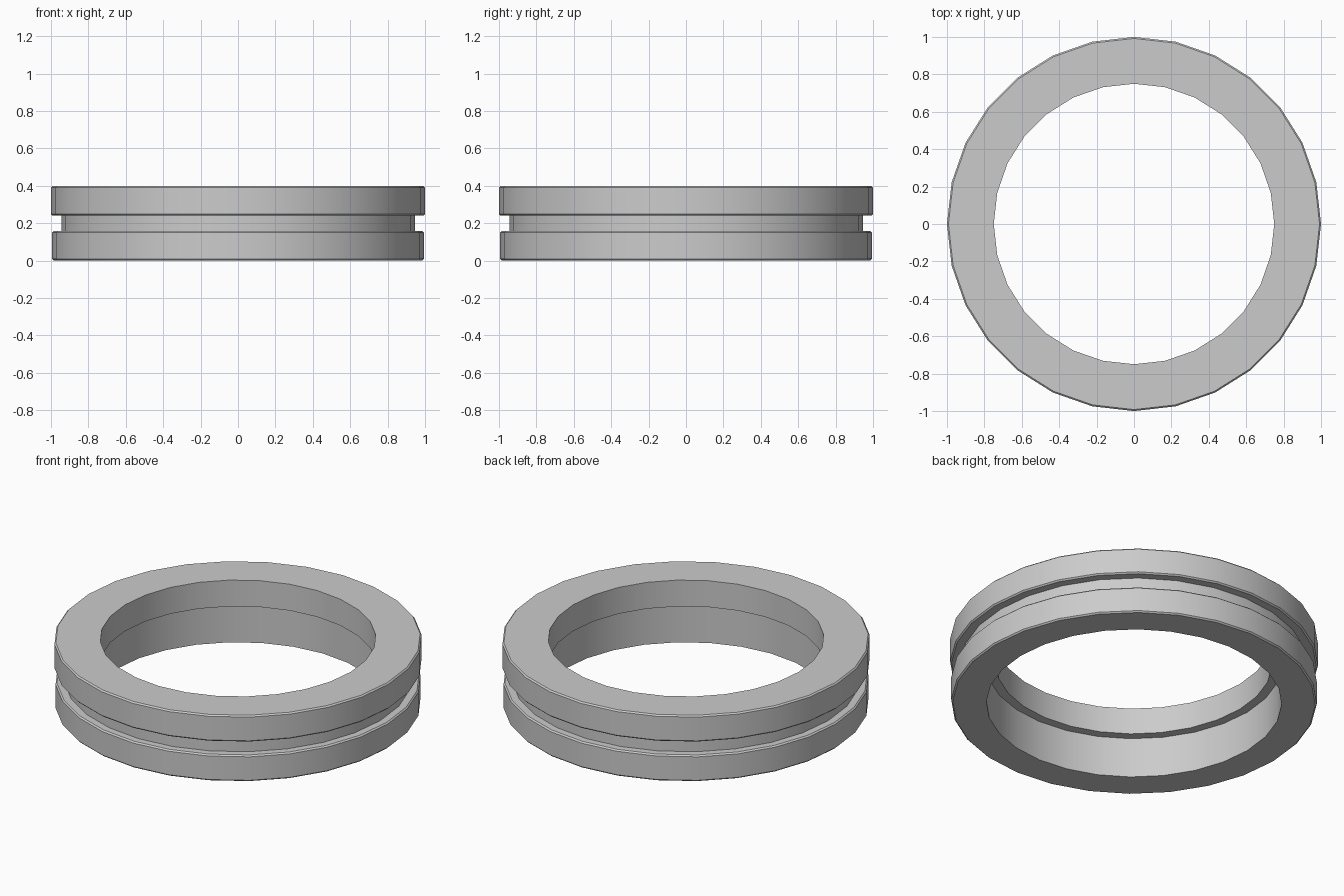
import bpy, math

if "Cube" in bpy.data.objects:
    bpy.data.objects.remove(bpy.data.objects["Cube"])

SIDES = 28


def lathe(name, profile):
    """Spin a closed (radius, z) profile around the z axis."""
    n = len(profile)
    verts = []
    for i in range(SIDES):
        a = 2 * math.pi * i / SIDES
        verts += [(r * math.cos(a), r * math.sin(a), z) for r, z in profile]
    faces = []
    for i in range(SIDES):
        k = (i + 1) % SIDES
        for j in range(n):
            m = (j + 1) % n
            faces.append((i * n + j, k * n + j, k * n + m, i * n + m))
    mesh = bpy.data.meshes.new(name)
    mesh.from_pydata(verts, [], faces)
    obj = bpy.data.objects.new(name, mesh)
    bpy.context.collection.objects.link(obj)
    bpy.ops.object.select_all(action='DESELECT')
    obj.select_set(True)
    bpy.context.view_layer.objects.active = obj
    bpy.ops.object.shade_smooth_by_angle(angle=math.radians(30))
    return obj


def rim(r, z0, z1, b=0.008):
    """Outer wall with small chamfers, from bottom to top."""
    return [(r - b, z0), (r, z0 + b), (r, z1 - b), (r - b, z1)]


R_TOP, R_LOW, R_GROOVE = 1.0, 0.994, 0.945
BORE_TOP, BORE_LOW = 0.75, 0.803
Z_LOW, Z_STEP, Z_TOP = 0.157, 0.24, 0.398

# grooved ring: lower rim, groove, upper rim, then the stepped bore
lathe("grooved_ring",
      rim(R_LOW, 0, Z_LOW)
      + [(R_GROOVE, Z_LOW), (R_GROOVE, Z_STEP)]
      + rim(R_TOP, Z_STEP, Z_TOP)
      + [(BORE_TOP, Z_TOP), (BORE_TOP, Z_STEP),
         (BORE_LOW, Z_STEP), (BORE_LOW, 0)])
